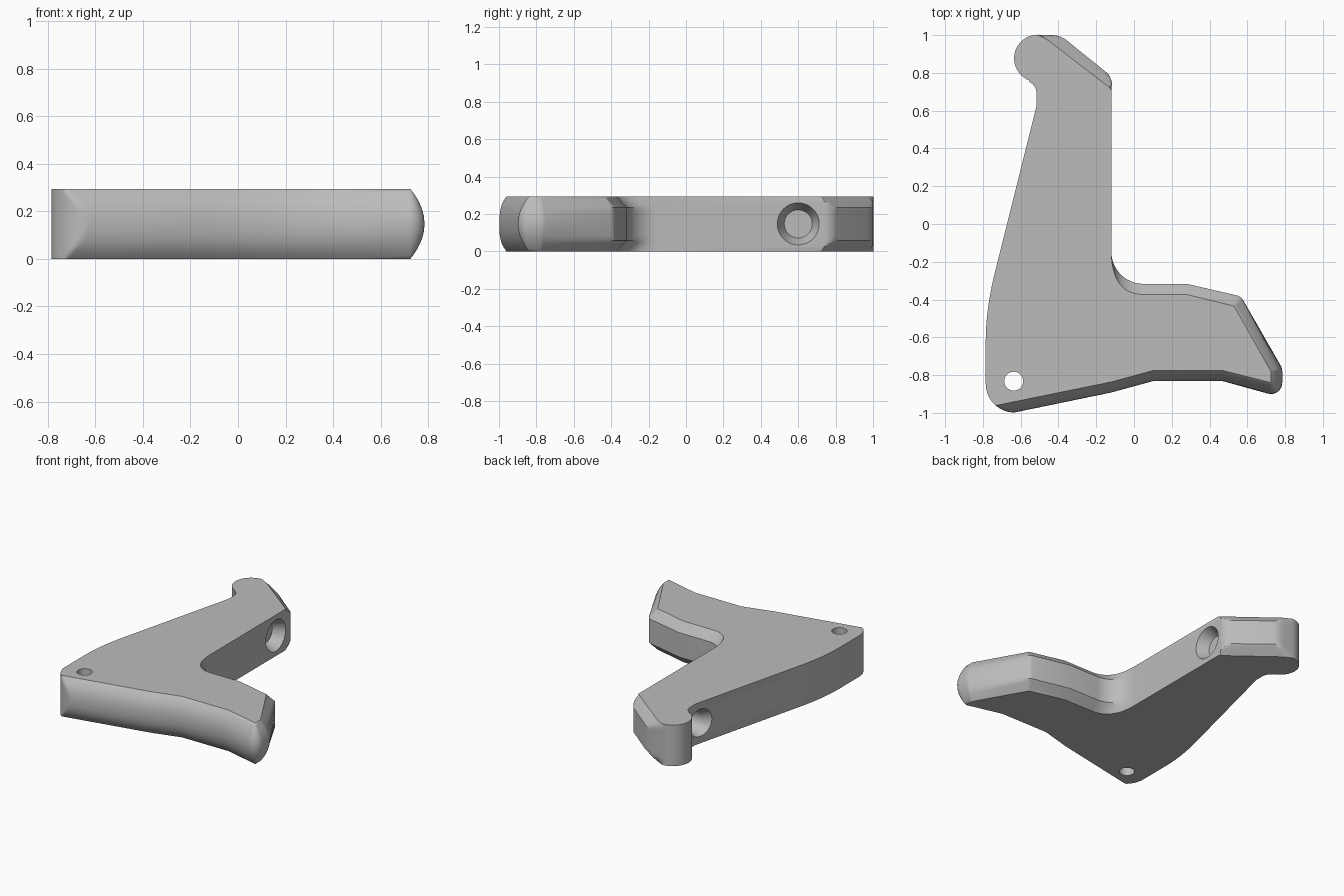
import bpy, bmesh
from math import cos, sin, radians, pi
from mathutils import Vector, Matrix

cube = bpy.data.objects.get("Cube")
if cube:
    bpy.data.objects.remove(cube, do_unlink=True)

HEIGHT, CHAMFER = 0.295, 0.06

grey = bpy.data.materials.new("plain grey")
grey.use_nodes = True
grey.diffuse_color = (0.5, 0.5, 0.5, 1)
grey.node_tree.nodes["Principled BSDF"].inputs["Base Color"].default_value = (0.5, 0.5, 0.5, 1)


def arc(cx, cy, r, start, end, n):
    """Points on an arc, angles in degrees."""
    angles = [radians(start + (end - start) * i / n) for i in range(n + 1)]
    return [Vector((cx + r * cos(a), cy + r * sin(a))) for a in angles]


def bezier(a, b, c, n):
    a, b, c = Vector(a), Vector(b), Vector(c)
    return [a * (1 - t) ** 2 + b * 2 * t * (1 - t) + c * t * t
            for t in (i / n for i in range(n + 1))]


# edge profiles: share of the inset used at height z
def edge_round(z, power):
    return abs(2 * z / HEIGHT - 1) ** power


def edge_chamfer(z):
    return max(0, 1 - min(z, HEIGHT - z) / CHAMFER)


def push_behind(p, normal, limit):
    """Trim a point back to a straight cut line."""
    n = Vector(normal).normalized()
    return p - n * max(0, p.dot(n) - limit)


# front edge of the grip, as (outer, inner) pairs
front = [((-0.12, -0.892), (-0.12, -0.836)), ((0.1, -0.832), (0.1, -0.776)),
         ((0.47, -0.832), (0.47, -0.776))]
# rounded end of the grip
tip = [(p, Vector((0.725, -0.84))) for p in arc(0.725, -0.84, 0.06, -105, 0, 8)]
tip += [(p, Vector((0.725, -0.78))) for p in arc(0.725, -0.78, 0.06, 0, 30, 3)]
# back edge of the grip and the inner fillet
back = [(p, Vector((0.53, -0.435))) for p in arc(0.535, -0.425, 0.048, 30, 76, 4)]
back += [((0.28, -0.317), (0.28, -0.373))]
back += list(zip(arc(0.05, -0.147, 0.17, 270, 180, 12),
                 bezier((0.05, -0.373), (-0.12, -0.373), (-0.12, -0.14), 12)))
# upper arm with its hooked end
head = [Vector((-0.12, 0.71))] + arc(-0.2, 0.74, 0.083, 0, 52, 7)
head += arc(-0.435, 0.875, 0.125, 52, 90, 6)
head += arc(-0.51, 0.877, 0.125, 90, 250, 20)
head += arc(-0.585, 0.69, 0.07, 65, 0, 7)
# long side and lower corner
side = [Vector((-0.515, 0.63))]
side += bezier((-0.735, -0.25), (-0.785, -0.45), (-0.785, -0.62), 10)
corner = arc(-0.632, -0.845, 0.153, 180, 281, 24)


def section(z):
    """Outline of the body at height z."""
    pts = []
    for pairs, f in ((front, edge_round(z, 2.5)), (tip, edge_round(z, 2)),
                     (back, edge_chamfer(z))):
        pts += [Vector(o).lerp(Vector(i), f) for o, i in pairs]
    pts += [push_behind(p, (0.61, 0.792), 0.553 - 0.06 * edge_chamfer(z)) for p in head]
    pts += side
    pts += [push_behind(p, (0.2, -0.98), 0.851 - 0.056 * edge_round(z, 2.5)) for p in corner]
    return pts


# body, lofted through the sections
half = [0, 0.015, 0.03, 0.045, CHAMFER, 0.085, 0.115]
levels = half + [HEIGHT / 2] + [HEIGHT - z for z in reversed(half)]
bm = bmesh.new()
rings = [[bm.verts.new((p.x, p.y, z)) for p in section(z)] for z in levels]
for low, high in zip(rings, rings[1:]):
    for i in range(len(low)):
        j = (i + 1) % len(low)
        bm.faces.new((low[i], low[j], high[j], high[i]))
bm.faces.new(rings[0][::-1])
bm.faces.new(rings[-1])
bmesh.ops.remove_doubles(bm, verts=bm.verts, dist=0.0003)
bmesh.ops.recalc_face_normals(bm, faces=bm.faces)
mesh = bpy.data.meshes.new("bracket_body")
bm.to_mesh(mesh)
bm.free()
mesh.materials.append(grey)
body = bpy.data.objects.new("bracket_body", mesh)
bpy.context.collection.objects.link(body)


def cut(name, r1, r2, depth, location, along_x=False):
    """Subtract a round hole or countersink."""
    bm = bmesh.new()
    bmesh.ops.create_cone(bm, cap_ends=True, segments=40, radius1=r1, radius2=r2, depth=depth)
    if along_x:
        bmesh.ops.rotate(bm, verts=bm.verts, matrix=Matrix.Rotation(pi / 2, 3, 'Y'))
    bmesh.ops.translate(bm, verts=bm.verts, vec=Vector(location))
    me = bpy.data.meshes.new(name)
    bm.to_mesh(me)
    bm.free()
    me.materials.append(grey)
    cutter = bpy.data.objects.new(name, me)
    bpy.context.collection.objects.link(cutter)
    cutter.hide_render = True
    mod = body.modifiers.new(name, 'BOOLEAN')
    mod.operation, mod.solver, mod.object = 'DIFFERENCE', 'EXACT', cutter
    bpy.context.view_layer.objects.active = body
    bpy.ops.object.modifier_apply(modifier=name)
    bpy.data.objects.remove(cutter, do_unlink=True)


cut("pivot_hole", 0.05, 0.05, 1, (-0.637, -0.832, HEIGHT / 2))
cut("cross_hole", 0.077, 0.077, 1.2, (-0.35, 0.6, HEIGHT / 2), True)
cut("right_countersink", 0.12, 0.075, 0.1, (-0.525, 0.6, HEIGHT / 2), True)
cut("left_countersink", 0.075, 0.117, 0.09, (-0.155, 0.6, HEIGHT / 2), True)

bpy.ops.object.select_all(action='DESELECT')
body.select_set(True)
bpy.context.view_layer.objects.active = body
bpy.ops.object.shade_smooth_by_angle(angle=radians(30))
